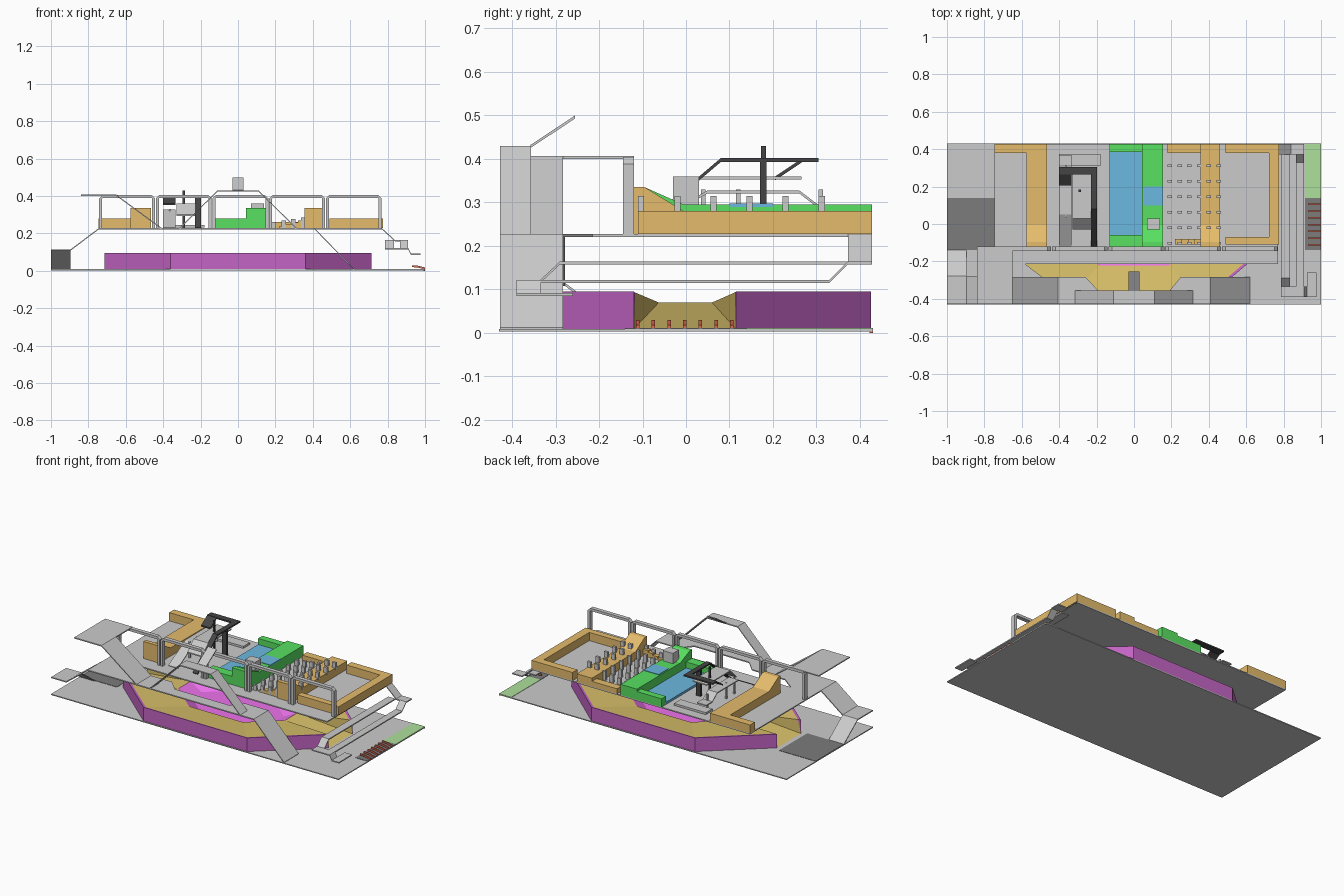
import bpy, bmesh
from mathutils import Vector as V

if "Cube" in bpy.data.objects:
    bpy.data.objects.remove(bpy.data.objects["Cube"])

COL = dict(purple=(.55, .13, .56), magenta=(.85, .17, .85), ochre=(.72, .55, .15), orange=(.78, .5, .15),
           green=(.1, .75, .12), blue=(.15, .48, .75), dark=(.2, .2, .2), black=(.06, .06, .06),
           grass=(.42, .75, .33), red=(.75, .15, .08))
MAT = {}
for n, c in COL.items():
    MAT[n] = bpy.data.materials.new(n)
    MAT[n].diffuse_color = (*c, 1)


def mesh(name, verts, faces, col=None, mats=None, ids=None):
    me = bpy.data.meshes.new(name)
    me.from_pydata([tuple(v) for v in verts], [], faces)
    for m in (mats or ([col] if col else [])):
        me.materials.append(MAT[m])
    if ids:
        for p, i in zip(me.polygons, ids):
            p.material_index = i
    bm = bmesh.new()
    bm.from_mesh(me)
    bmesh.ops.recalc_face_normals(bm, faces=bm.faces)
    bm.to_mesh(me)
    bm.free()
    ob = bpy.data.objects.new(name, me)
    bpy.context.collection.objects.link(ob)
    return ob


def prism(name, pts, off, col=None):
    """Closed polygon extruded along an offset vector."""
    n = len(pts)
    v = [V(p) for p in pts] + [V(p) + V(off) for p in pts]
    f = [tuple(range(n)), tuple(range(n, 2 * n))]
    f += [(i, (i + 1) % n, n + (i + 1) % n, n + i) for i in range(n)]
    return mesh(name, v, f, col)


def box(name, x0, x1, y0, y1, z0, z1, col=None):
    return prism(name, [(x0, y0, z0), (x1, y0, z0), (x1, y1, z0), (x0, y1, z0)], (0, 0, z1 - z0), col)


def ribbon(name, pts, width, th=.007, col=None):
    """Flat walkway following a path, widened by a vector."""
    top = [V(p) for p in pts]
    bot = [p - V((0, 0, th)) for p in reversed(top)]
    return prism(name, top + bot, width, col)


# ground with coloured patches
box("ground", -1, 1, -.43, .43, .003, .009)
box("left_dark_mat", -1, -.745, -.14, .14, .009, .011, "dark")
box("right_dark_mat", .915, 1, -.14, .14, .009, .011, "dark")
box("grass_patch", .915, 1, .14, .43, .009, .011, "grass")
for i in range(7):
    ribbon("mat_bar", [(.93, -.115 + i * .036, .03), (.96, -.115 + i * .036, .028),
                       (1, -.115 + i * .036, .018)], (0, .008, 0), .01, "red")
box("corner_marker", .992, 1, .422, .43, 0, .009, "red")

# octagonal basin with open ends
octo = [(.36, -.425), (.715, -.12), (.715, .115), (.36, .425),
        (-.36, .425), (-.715, .115), (-.715, -.12), (-.36, -.425)]
loops = [(1, .009), (1, .095), (.975, .093), (.52, .07), (.4, .03)]
vs = [(x * s, y * s, z) for s, z in loops for x, y in octo]
fs, ids = [], []
for k, m in enumerate((0, 0, 1, 2)):
    for i in range(8):
        j = (i + 1) % 8
        if i in (1, 5) and k < 3:
            continue
        fs.append((k * 8 + i, k * 8 + j, k * 8 + 8 + j, k * 8 + 8 + i))
        ids.append(m)
for i in (1, 5):
    fs += [(i, i + 1, 25 + i, 24 + i), (i, 16 + i, 24 + i), (i + 1, 17 + i, 25 + i)]
    ids += [1] * 3
    fs += [(i, 8 + i, 16 + i), (i + 1, 9 + i, 17 + i)]
    ids += [0] * 2
fs.append(tuple(range(32, 40)))
ids.append(2)
mesh("basin", vs, fs, mats=["purple", "ochre", "magenta"], ids=ids)

# main deck and notched front walkway
prism("deck", [(x, y, .221) for x, y in [
    (-.745, -.428), (-.26, -.428), (.41, -.428), (.41, -.284), (.25, -.284), (.19, -.356), (-.19, -.356),
    (-.26, -.284), (-.49, -.284), (-.58, -.215), (.77, -.215), (.77, .428), (-.745, .428)]], (0, 0, .007))

# front ramps, bridge and upper platform
ribbon("front_ramp", [(.41, -.428, .228), (.62, -.428, .012)], (0, .145, 0))
ribbon("upper_ramp", [(-.65, -.428, .407), (-.406, -.428, .228)], (0, .145, 0))
box("upper_platform", -.84, -.65, -.428, -.12, .4, .407)
ribbon("bridge", [(-.315, -.428, .228), (-.11, -.428, .43), (.11, -.428, .43), (.315, -.428, .228)], (0, .072, 0))
ribbon("bridge_panel", [(-.03, -.358, .432), (-.03, -.255, .5)], (.06, 0, 0))

# left side ramp, landing and descent
ribbon("left_ramp", [(-.745, -.428, .228), (-.895, -.428, .115), (-1, -.428, .115)], (0, .15, 0))
ribbon("left_descent", [(-1, -.278, .115), (-1, -.14, .011)], (.105, 0, 0))

# right side switchback walkways
ribbon("right_ramp", [(.77, .372, .228), (.84, .372, .164), (.91, .372, .164)], (0, .056, 0))
ribbon("inner_walkway", [(.785, .372, .164), (.785, -.29, .164), (.785, -.335, .122), (.785, -.39, .122)],
       (.05, 0, 0))
ribbon("outer_walkway", [(.865, .372, .164), (.865, .33, .122), (.865, -.39, .122)], (.045, 0, 0))
ribbon("right_landing", [(.83, -.39, .122), (.91, -.39, .122), (.925, -.39, .092), (.975, -.39, .092)], (0, .055, 0))
ribbon("right_tip", [(.925, -.335, .092), (.925, -.26, .092)], (.05, 0, 0))

# row of railing arches
for i in range(5):
    a, b = -.742 + i * .303, -.444 + i * .303
    def arch(t):
        return [(a + t, .228), (a + t, .388), (a + .018, .405 - t), (b - .018, .405 - t), (b - t, .388), (b - t, .228)]
    ring = arch(0) + arch(.016)[::-1]
    n = len(ring)
    v = [(x, y, z) for y in (-.145, -.12) for x, z in ring]
    f = [(k, (k + 1) % n, n + (k + 1) % n, n + k) for k in range(n)]
    for o in (0, n):
        f += [(o + k, o + k + 1, o + n - 2 - k, o + n - 1 - k) for k in range(5)]
    mesh("railing_arch", v, f)


def wall(name, x0, x1, z, col):
    """Long block with a raised, sloping front end."""
    prism(name, [(x0, -.12, .228), (x0, -.12, .335), (x0, -.095, .335), (x0, -.005, z),
                 (x0, .428, z), (x0, .428, .228)], (x1 - x0, 0, 0), col)


# orange enclosures
wall("left_wall", -.575, -.465, .28, "orange")
box("left_back_wall", -.745, -.575, .38, .428, .228, .28, "orange")
wall("seat_wall", .355, .46, .28, "orange")
box("seat_back_wall", .18, .355, .38, .428, .228, .26, "orange")
box("right_back_wall", .49, .775, .38, .428, .228, .28, "orange")
box("right_wall", .722, .775, -.07, .38, .228, .28, "orange")
box("right_front_wall", .49, .775, -.11, -.07, .228, .28, "orange")

# green surround with blue pool
wall("green_wall", .042, .155, .295, "green")
box("green_back_wall", -.13, .042, .385, .428, .228, .28, "green")
box("green_front_wall", -.13, .042, -.12, -.06, .228, .28, "green")
box("pool", -.13, .042, -.06, .385, .228, .242, "blue")
box("pool_inlet", .05, .156, .1, .2, .29, .298, "blue")
box("grey_stand", .07, .14, -.03, .03, .25, .36)

# terraced posts in the seating area
for i in range(6):
    for j in range(6):
        x, y = .18 + i * .052, -.13 + .02 + j * .083
        base = .228 if x < .35 else .27
        box("seat_post", x, x + .024, y, y + .014, base, (.26 + i * .008) if x < .35 else .315)
for i in range(4):
    box("seat_step", .22 + i * .034, .355, -.11, -.08, .228 + i * .01, .238 + i * .01, "orange")

# black frame and mast
ribbon("frame_leg", [(-.23, -.12, .232), (-.23, .08, .402), (-.23, .305, .402)], (.033, 0, 0), .009, "black")
box("frame_top", -.4, -.23, .265, .305, .393, .402, "black")
ribbon("frame_return", [(-.4, .265, .4), (-.4, .205, .36)], (.065, 0, 0), .009, "black")
box("mast", -.296, -.284, .172, .184, .228, .43, "black")
box("frame_post", -.23, -.2, .17, .185, .228, .395, "black")

# grey platforms around the mast
ribbon("mid_slide", [(-.33, .265, .36), (-.33, .03, .36), (-.33, -.03, .3)], (.1, 0, 0))
ribbon("side_slide", [(-.4, .37, .29), (-.4, .31, .29), (-.4, .26, .328), (-.4, .05, .328), (-.4, -.12, .232)],
       (.065, 0, 0))
box("low_platform", -.4, -.18, .31, .375, .232, .245)
for y in (.035, .115, .305):
    box("platform_post", -.37, -.36, y, y + .01, .228, .33)

for m in bpy.data.materials:
    if m.users and not m.is_grease_pencil:
        m.use_nodes = True
        m.node_tree.nodes["Principled BSDF"].inputs["Base Color"].default_value = m.diffuse_color
